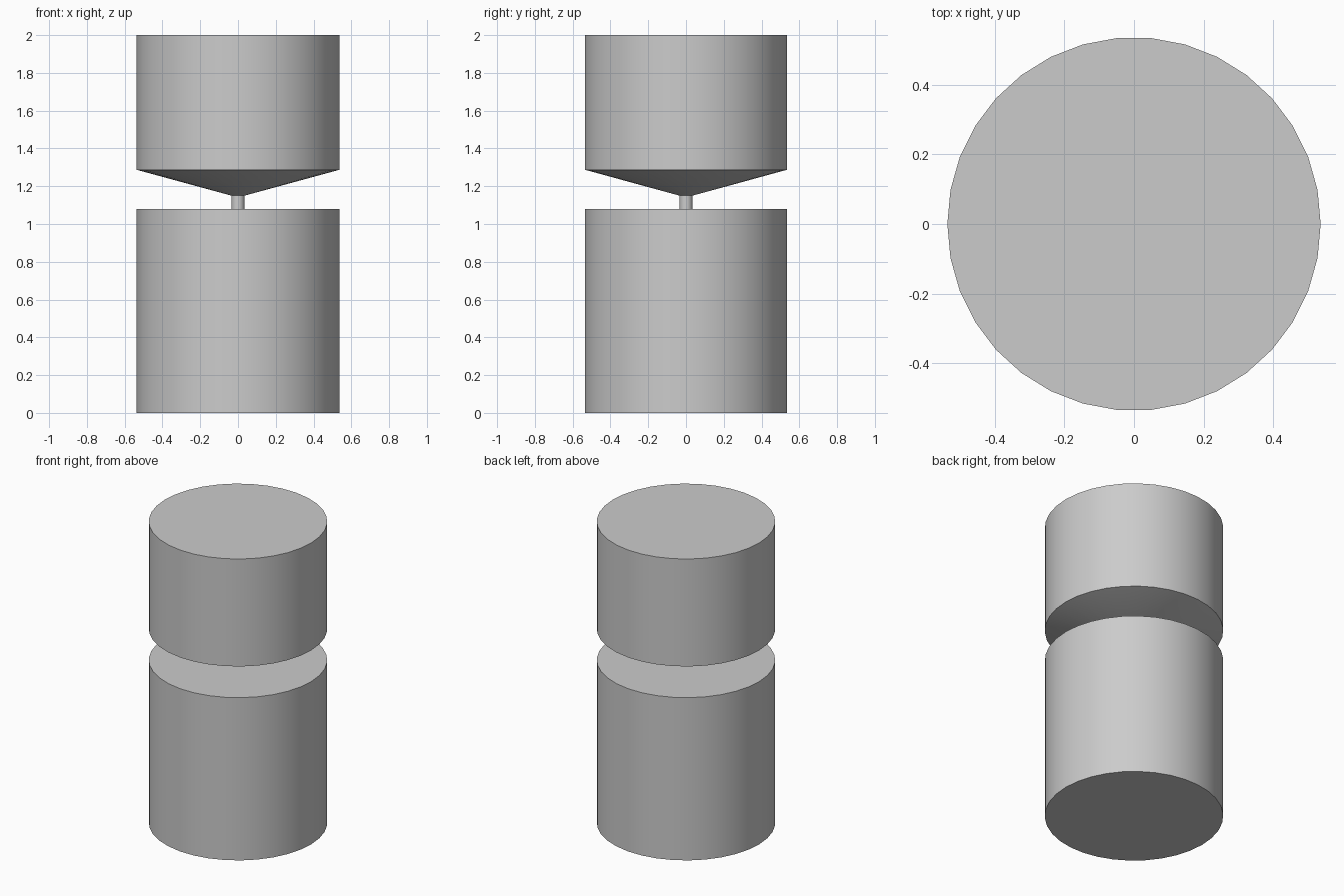
import bpy, bmesh, math

SIDES = 34
RADIUS = 0.537
NECK_RADIUS = 0.034

cube = bpy.data.objects.get("Cube")
if cube:
    bpy.data.objects.remove(cube, do_unlink=True)

# Single plain grey
GREY = (0.6, 0.6, 0.6, 1)
grey = bpy.data.materials.new("plain_grey")
grey.use_nodes = True
grey.diffuse_color = GREY
grey.node_tree.nodes["Principled BSDF"].inputs["Base Color"].default_value = GREY


def turned_part(name, profile):
    """Revolve (radius, height) points, listed bottom to top, and cap both ends."""
    bm = bmesh.new()
    rings = []
    for radius, z in profile:
        angles = [2 * math.pi * i / SIDES for i in range(SIDES)]
        rings.append([bm.verts.new((radius * math.cos(a), radius * math.sin(a), z)) for a in angles])
    for low, high in zip(rings, rings[1:]):
        for i in range(SIDES):
            j = (i + 1) % SIDES
            bm.faces.new((low[i], low[j], high[j], high[i]))
    bm.faces.new(rings[0][::-1])
    bm.faces.new(rings[-1])
    mesh = bpy.data.meshes.new(name)
    bm.to_mesh(mesh)
    bm.free()
    mesh.materials.append(grey)
    obj = bpy.data.objects.new(name, mesh)
    bpy.context.collection.objects.link(obj)
    bpy.ops.object.select_all(action="DESELECT")
    obj.select_set(True)
    bpy.context.view_layer.objects.active = obj
    bpy.ops.object.shade_smooth_by_angle(angle=math.radians(30))
    return obj


# Lower drum, thin connecting neck, and upper drum with a conical underside
turned_part("lower_drum", [(RADIUS, 0), (RADIUS, 1.08)])
turned_part("neck", [(NECK_RADIUS, 1.08), (NECK_RADIUS, 1.15)])
turned_part("upper_drum", [(NECK_RADIUS, 1.15), (RADIUS, 1.287), (RADIUS, 2)])
